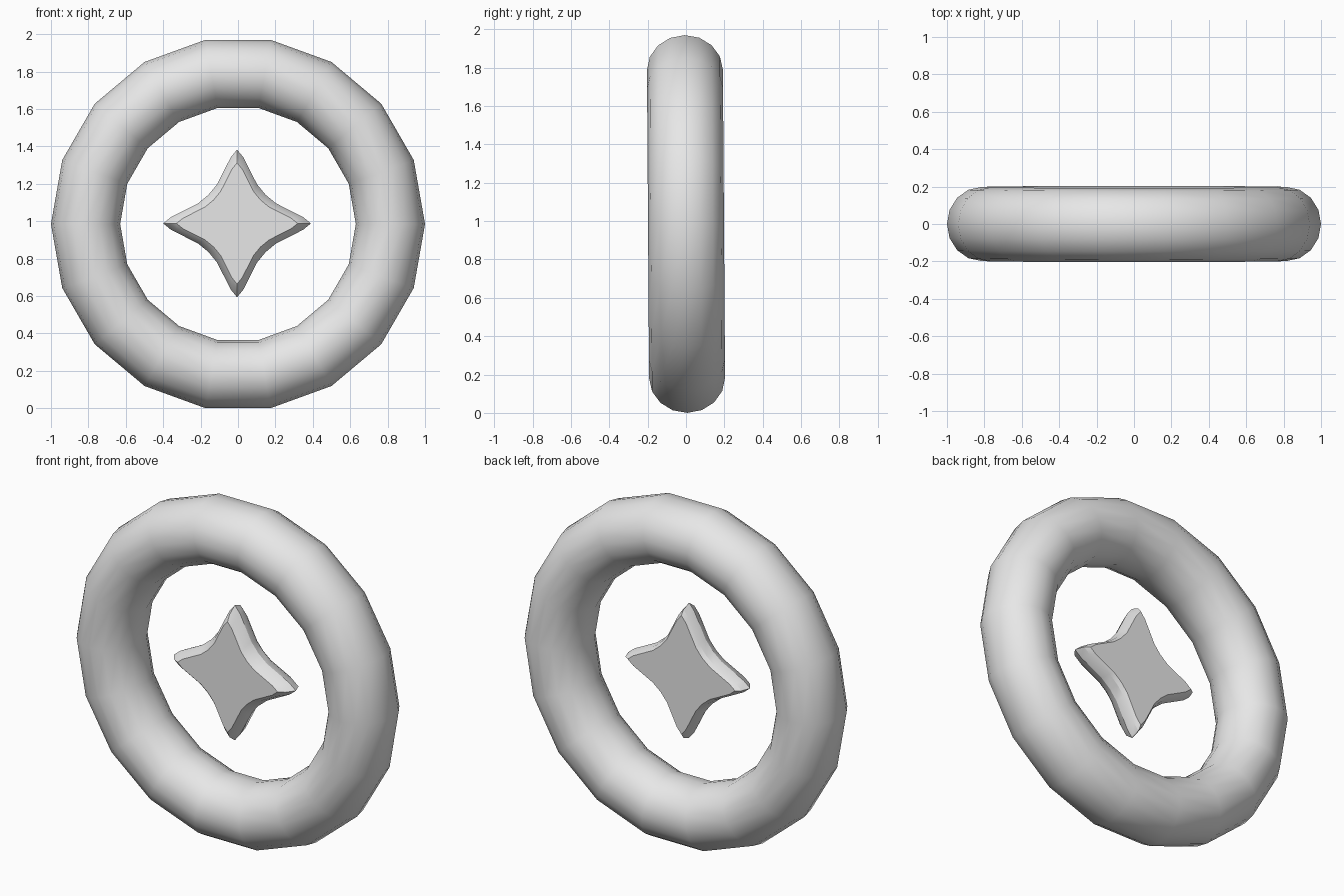
import bpy, bmesh, math
from mathutils import Matrix

cube = bpy.data.objects.get("Cube")
if cube:
    bpy.data.objects.remove(cube, do_unlink=True)

CENTRE = 0.985

grey = bpy.data.materials.new("light_grey")
grey.use_nodes = True
grey.diffuse_color = (0.8, 0.8, 0.8, 1)
grey.node_tree.nodes["Principled BSDF"].inputs["Base Color"].default_value = (0.8, 0.8, 0.8, 1)


def loft(bm, loops, close_ends):
    """Bridge successive loops of points; cap the ends or join them up."""
    rows = [[bm.verts.new(p) for p in loop] for loop in loops]
    pairs = list(zip(rows, rows[1:]))
    if close_ends:
        bm.faces.new(rows[0])
        bm.faces.new(rows[-1])
    else:
        pairs.append((rows[-1], rows[0]))
    for a, b in pairs:
        for i in range(len(a)):
            j = (i + 1) % len(a)
            bm.faces.new((a[i], a[j], b[j], b[i]))
    bmesh.ops.recalc_face_normals(bm, faces=bm.faces)


def finish(name, bm, angle):
    mesh = bpy.data.meshes.new(name)
    bm.to_mesh(mesh)
    bm.free()
    obj = bpy.data.objects.new(name, mesh)
    bpy.context.collection.objects.link(obj)
    mesh.materials.append(grey)
    bpy.ops.object.select_all(action="DESELECT")
    obj.select_set(True)
    bpy.context.view_layer.objects.active = obj
    bpy.ops.object.shade_smooth_by_angle(angle=math.radians(angle))
    return obj


# Upright ring, slightly deeper than its radial thickness, tilted a touch
SEGMENTS, SIDES = 18, 16
loops = []
for s in range(SEGMENTS):
    a = math.tau * s / SEGMENTS
    loop = []
    for k in range(SIDES):
        b = math.tau * k / SIDES
        r = 0.815 + 0.185 * math.cos(b)
        loop.append((r * math.cos(a), 0.198 * math.sin(b), r * math.sin(a)))
    loops.append(loop)
bm = bmesh.new()
loft(bm, loops, False)
bm.transform(Matrix.Translation((0, 0, CENTRE)) @ Matrix.Rotation(math.radians(0.4), 4, "X"))
finish("ring", bm, 60)

# Four-pointed star floating in the middle, with bevelled front and back
half = [(0.395, 0), (0.353, 0.034), (0.209, 0.107), (0.153, 0.153)]
quarter = half + [(y, x) for x, y in half[-2:0:-1]]
outline = []
for q in range(4):
    c, s = round(math.cos(q * math.pi / 2)), round(math.sin(q * math.pi / 2))
    outline += [(c * x - s * z, s * x + c * z) for x, z in quarter]
layers = [(-0.09, 0.82), (-0.07, 0.91), (-0.022, 1.0), (0.03, 0.95), (0.05, 0.88)]
bm = bmesh.new()
loft(bm, [[(x * k, y, z * k) for x, z in outline] for y, k in layers], True)
bm.transform(Matrix.Translation((-0.005, 0, CENTRE + 0.003)))
finish("star", bm, 25)
